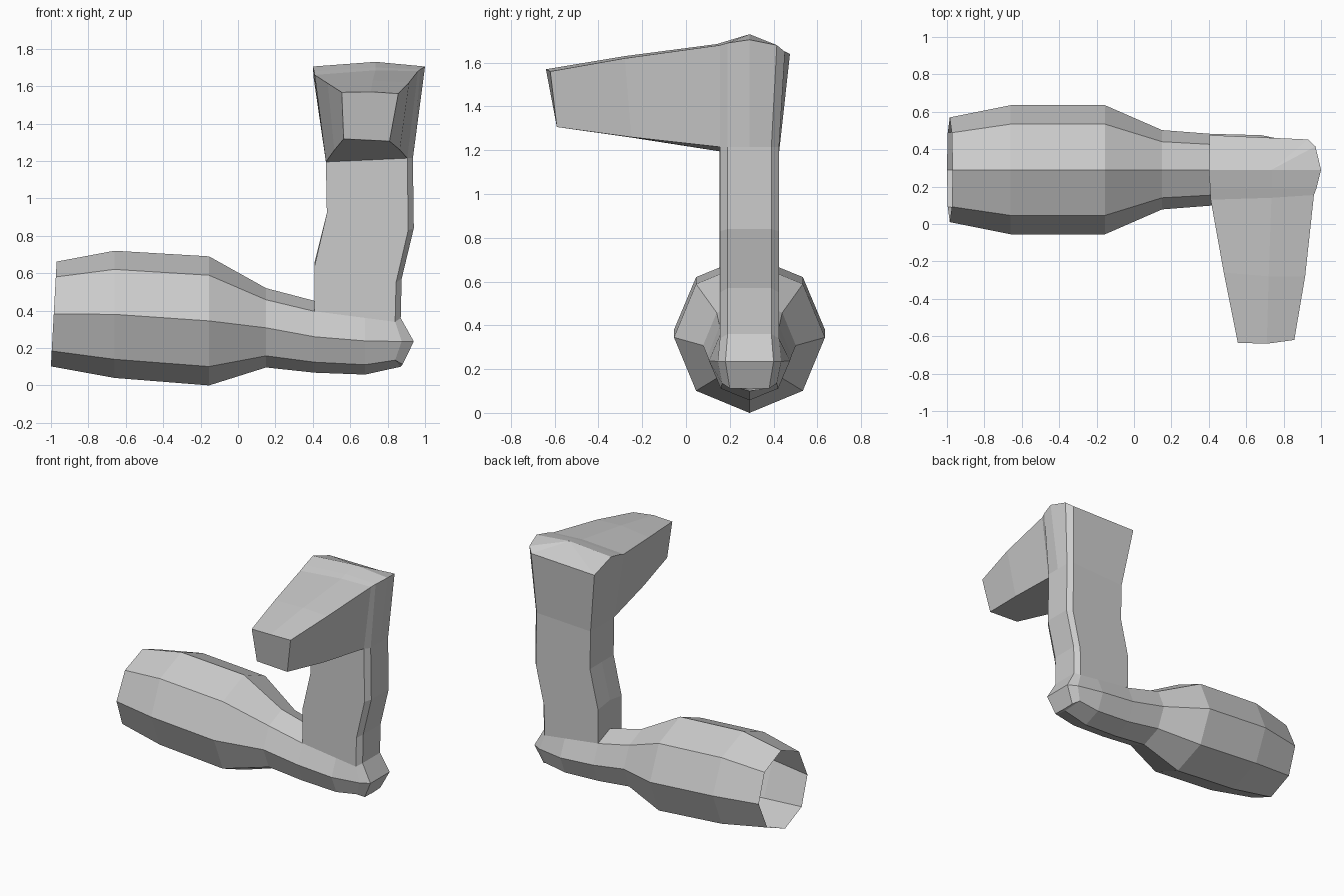
import bpy, bmesh
from math import sin, cos, pi

if "Cube" in bpy.data.objects:
    bpy.data.objects.remove(bpy.data.objects["Cube"])

CY = 0.29  # symmetry plane of grip and column


def build(name, rings, closed=False, extra=()):
    """Skin consecutive rings; extra faces are lists of (ring, index)."""
    bm = bmesh.new()
    vs = [[bm.verts.new(p) for p in ring] for ring in rings]
    for a, b in zip(vs, vs[1:]):
        n = len(a)
        for i in range(n if closed else n - 1):
            j = (i + 1) % n
            bm.faces.new((a[i], a[j], b[j], b[i]))
    for f in extra:
        bm.faces.new([vs[r][i] for r, i in f])
    bmesh.ops.remove_doubles(bm, verts=bm.verts, dist=1e-4)
    bmesh.ops.recalc_face_normals(bm, faces=bm.faces)
    me = bpy.data.meshes.new(name)
    bm.to_mesh(me)
    bm.free()
    ob = bpy.data.objects.new(name, me)
    bpy.context.collection.objects.link(ob)
    return ob


def octagon(x, zc, ry, rz, lean=0.0):
    """Eight points starting at the top, going towards the front."""
    pts = []
    for k in range(8):
        a = k * pi / 4
        dz = rz * cos(a)
        pts.append((x + lean * dz, CY - ry * sin(a), zc + dz))
    return pts


# Grip: open octagonal tube narrowing to the elbow
grip = [octagon(-0.985, 0.382, 0.28, 0.28, 0.055),
        octagon(-0.66, 0.38, 0.345, 0.34),
        octagon(-0.155, 0.345, 0.345, 0.345),
        octagon(0.15, 0.308, 0.212, 0.212),
        octagon(0.41, 0.26, 0.192, 0.192)]
build("grip", grip, closed=True)


# Elbow: lower shell under the column, with a blunt wedge end
def half_ring(up, side, diag, bottom):
    front = [up, side, diag]
    back = [(x, 2 * CY - y, z) for x, y, z in reversed(front)]
    return front + [bottom] + back


elbow = [grip[-1][1:],
         octagon(0.68, 0.238, 0.185, 0.18)[1:],
         half_ring((0.84, 0.155, 0.34), (0.875, 0.145, 0.235),
                   (0.84, 0.165, 0.135), (0.87, CY, 0.10)),
         half_ring((0.87, 0.19, 0.36), (0.94, 0.18, 0.235),
                   (0.88, 0.20, 0.112), (0.88, CY, 0.11))]
build("elbow", elbow, extra=[[(3, 0), (3, 1), (3, 5), (3, 6)],
                             [(3, 1), (3, 2), (3, 3), (3, 4), (3, 5)]])


# Column: flat left side with a slight ridge, chamfered right side
def column_ring(xl, zl, zm, xr, zr, dz=0.02):
    lf, rf, rm = (xl, 0.154, zl), (xr, 0.155, zr), (xr + 0.03, 0.19, zr + dz)
    lb, rb, rmb = [(x, 2 * CY - y, z) for x, y, z in (lf, rf, rm)]
    return [lf, (xl, CY, zm), lb, rb, rmb, rm, rf]


column = [column_ring(0.41, 0.396, 0.452, 0.84, 0.34),
          column_ring(0.41, 0.64, 0.66, 0.845, 0.55),
          column_ring(0.475, 0.92, 0.92, 0.91, 0.83, 0.01),
          column_ring(0.47, 1.195, 1.195, 0.905, 1.215, 0)]
build("column", column, closed=True)

# Back of the head: flares from the column to the top ridge
top = column[-1]
ridge = [(0.40, CY, 1.705), (0.735, CY, 1.73), (1.0, CY, 1.705)]
low = top[1:5] + [(0.935, CY, 1.215)]
high = [ridge[0], (0.405, 0.475, 1.64), (0.93, 0.452, 1.65),
        (0.97, 0.415, 1.68), ridge[2]]
build("head_back", [low, high, [ridge[1]] * 5][:2] + [[ridge[1]] * 5])

# Tapered head arm reaching forward
arm = [[low[0], *ridge, low[4]],
       [(0.47, 0.19, 1.195), (0.407, 0.19, 1.68), (0.735, 0.19, 1.70),
        (0.975, 0.19, 1.69), top[5]],
       [top[0], (0.41, 0.13, 1.66), (0.735, 0.14, 1.685),
        (0.962, 0.155, 1.68), top[6]],
       [(0.515, -0.25, 1.258), (0.48, -0.26, 1.615), (0.72, -0.28, 1.63),
        (0.915, -0.28, 1.62), (0.865, -0.25, 1.26)],
       [(0.565, -0.59, 1.318), (0.555, -0.635, 1.567), (0.71, -0.64, 1.57),
        (0.857, -0.62, 1.56), (0.81, -0.59, 1.306)]]
under = [[(r, 0), (r, 4), (r + 1, 4), (r + 1, 0)] for r in (2, 3)]
build("head_arm", arm, extra=under + [[(4, i) for i in range(5)]])
